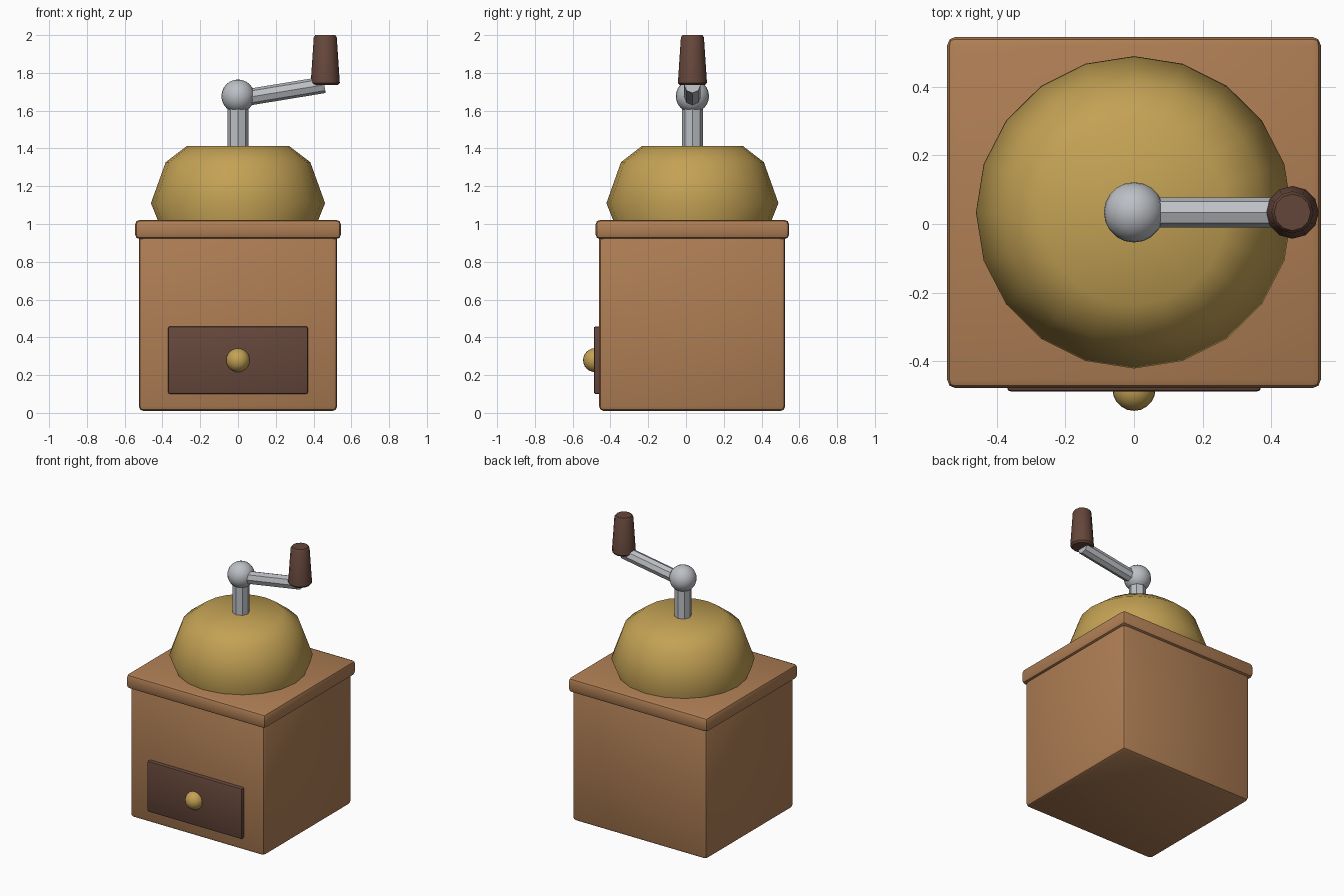
import bpy, math
from mathutils import Vector

if "Cube" in bpy.data.objects:
    bpy.data.objects.remove(bpy.data.objects["Cube"])

YC = 0.034  # depth centre of the box


def material(name, rgb):
    m = bpy.data.materials.new(name)
    m.diffuse_color = (*rgb, 1)
    m.use_nodes = True
    m.node_tree.nodes["Principled BSDF"].inputs["Base Color"].default_value = m.diffuse_color
    return m


WOOD = material("light_wood", (0.43, 0.21, 0.09))
DARK = material("dark_wood", (0.13, 0.062, 0.043))
BRASS = material("brass", (0.55, 0.36, 0.09))
STEEL = material("steel", (0.50, 0.52, 0.55))


def finish(ob, name, mat, angle=40):
    ob.name = name
    ob.data.materials.append(mat)
    bpy.ops.object.select_all(action='DESELECT')
    ob.select_set(True)
    bpy.context.view_layer.objects.active = ob
    bpy.ops.object.shade_smooth_by_angle(angle=math.radians(angle))
    return ob


def box(name, lo, hi, bevel, mat):
    lo, hi = Vector(lo), Vector(hi)
    bpy.ops.mesh.primitive_cube_add(size=1, location=(lo + hi) / 2)
    ob = bpy.context.object
    ob.scale = hi - lo
    bpy.ops.object.transform_apply(location=False, rotation=False, scale=True)
    mod = ob.modifiers.new("rounded_edges", 'BEVEL')
    mod.width, mod.segments = bevel, 2
    bpy.ops.object.modifier_apply(modifier=mod.name)
    return finish(ob, name, mat)


def lathe(name, profile, sides, loc, mat, angle=40, scale_y=1):
    """Turn a list of (radius, z) rings around z, capped at both ends."""
    verts = [(r * math.cos(2 * math.pi * i / sides),
              r * math.sin(2 * math.pi * i / sides) * scale_y, z)
             for r, z in profile for i in range(sides)]
    faces = [(k * sides + i, k * sides + (i + 1) % sides,
              (k + 1) * sides + (i + 1) % sides, (k + 1) * sides + i)
             for k in range(len(profile) - 1) for i in range(sides)]
    top = (len(profile) - 1) * sides
    faces += [tuple(reversed(range(sides))), tuple(range(top, top + sides))]
    me = bpy.data.meshes.new(name)
    me.from_pydata(verts, [], faces)
    ob = bpy.data.objects.new(name, me)
    ob.location = loc
    bpy.context.collection.objects.link(ob)
    return finish(ob, name, mat, angle)


def ball(name, radius, loc, mat):
    bpy.ops.mesh.primitive_uv_sphere_add(segments=20, ring_count=12, radius=radius, location=loc)
    return finish(bpy.context.object, name, mat, 60)


def rod(name, a, b, radius, mat):
    a, b = Vector(a), Vector(b)
    ob = lathe(name, [(radius, 0), (radius, (b - a).length)], 8, a, mat, 30)
    ob.rotation_euler = (0, math.atan2(b.x - a.x, b.z - a.z), 0)
    return ob


# Wooden box and lid
box("body", (-0.525, -0.46, 0.01), (0.525, 0.525, 0.96), 0.025, WOOD)
box("lid", (-0.545, -0.479, 0.92), (0.545, 0.546, 1.022), 0.025, WOOD)

# Drawer and its knob
box("drawer_front", (-0.37, -0.488, 0.10), (0.37, -0.43, 0.458), 0.01, DARK)
ball("drawer_knob", 0.063, (0, -0.482, 0.279), BRASS)

# Faceted brass dome, flat on top
lathe("dome", [(0.373, 0.893), (0.461, 1.11), (0.383, 1.327), (0.272, 1.412)],
      20, (0, YC, 0), BRASS, 60, 0.988)

# Crank: shaft, hub, arm and tapered grip
rod("crank_shaft", (0, YC, 1.38), (0, YC, 1.67), 0.055, STEEL)
ball("crank_hub", 0.088, (0, YC, 1.677), STEEL)
rod("crank_arm", (0, YC, 1.662), (0.457, YC, 1.737), 0.044, STEEL)
lathe("crank_grip", [(0.066, 1.735), (0.077, 1.747), (0.061, 1.988), (0.053, 2.0)],
      12, (0.462, YC, 0), DARK, 35)
